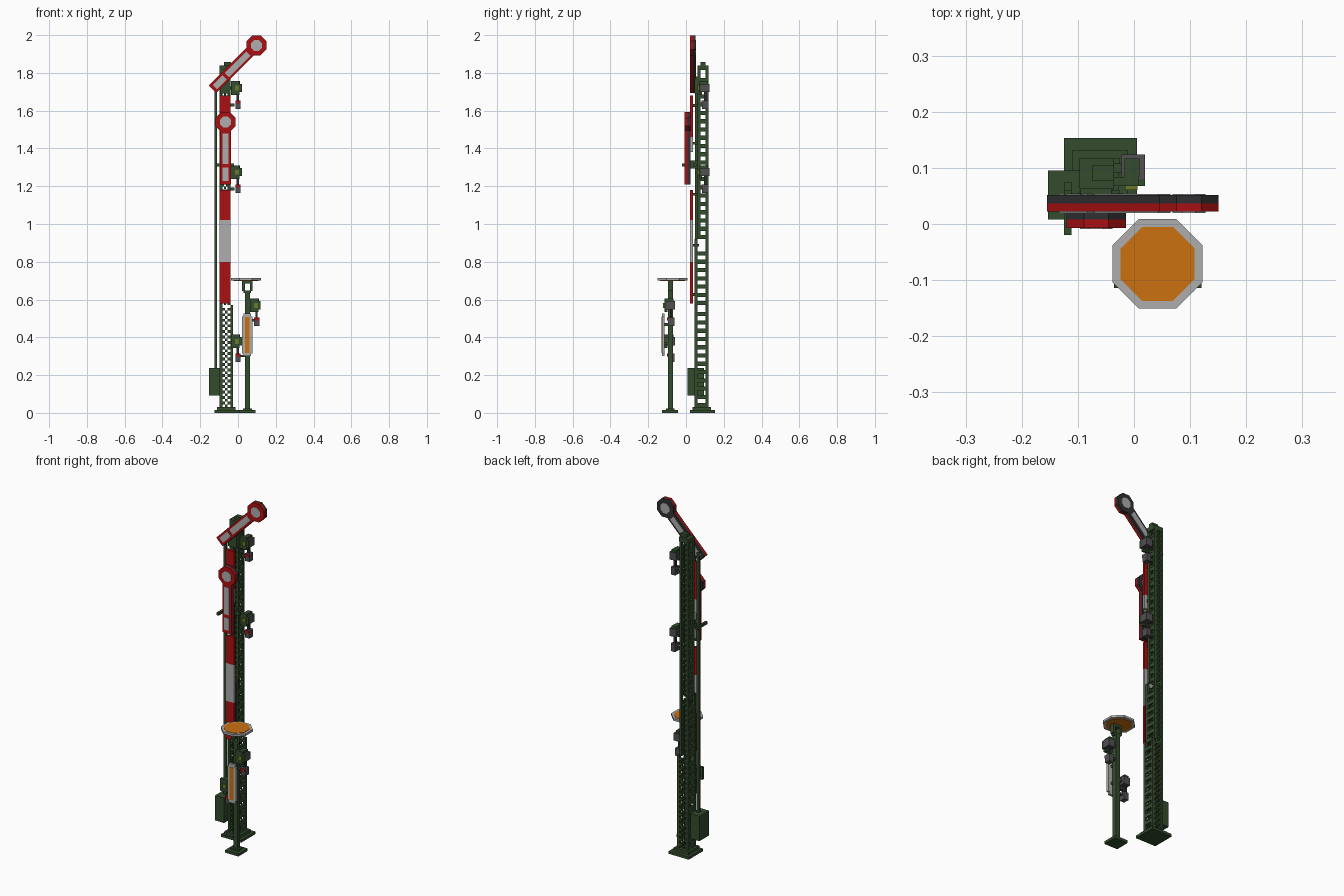
import bpy, bmesh, math
from mathutils import Matrix, Vector

cube = bpy.data.objects.get("Cube")
if cube:
    bpy.data.objects.remove(cube, do_unlink=True)

V = 0.0146  # basic block size


def material(name, rgb):
    m = bpy.data.materials.new(name)
    m.use_nodes = True
    m.diffuse_color = (*rgb, 1)
    bsdf = next(n for n in m.node_tree.nodes if n.type == 'BSDF_PRINCIPLED')
    bsdf.inputs["Base Color"].default_value = (*rgb, 1)
    return m


GREEN = material("dark green", (0.034, 0.070, 0.027))
RED = material("signal red", (0.40, 0.005, 0.006))
WHITE = material("pale grey", (0.42, 0.42, 0.42))
ORANGE = material("orange", (0.60, 0.165, 0.005))
DARK = material("charcoal", (0.030, 0.030, 0.032))
GREY = material("lamp grey", (0.085, 0.080, 0.085))
LENS = material("olive lens", (0.14, 0.20, 0.02))


def finish(name, bm, mat):
    bmesh.ops.recalc_face_normals(bm, faces=bm.faces)
    me = bpy.data.meshes.new(name)
    bm.to_mesh(me)
    bm.free()
    me.materials.append(mat)
    ob = bpy.data.objects.new(name, me)
    bpy.context.collection.objects.link(ob)
    return ob


def boxes(name, mat, *items):
    """One object from boxes given as (x0, x1, y0, y1, z0, z1)."""
    bm = bmesh.new()
    for x0, x1, y0, y1, z0, z1 in items:
        m = Matrix.Translation(((x0 + x1) / 2, (y0 + y1) / 2, (z0 + z1) / 2))
        m = m @ Matrix.Diagonal((x1 - x0, y1 - y0, z1 - z0, 1))
        bmesh.ops.create_cube(bm, size=1, matrix=m)
    return finish(name, bm, mat)


def octagon(name, mat, centre, apothem, thick, axis='Y'):
    """Eight-sided disc with flat sides facing the axes."""
    bm = bmesh.new()
    r = apothem / math.cos(math.pi / 8)
    rot = Matrix.Rotation(math.pi / 2, 4, 'X') if axis == 'Y' else Matrix()
    bmesh.ops.create_cone(bm, cap_ends=True, segments=8, radius1=r, radius2=r, depth=thick,
                          matrix=rot @ Matrix.Rotation(math.pi / 8, 4, 'Z'))
    bmesh.ops.translate(bm, verts=bm.verts, vec=Vector(centre))
    return finish(name, bm, mat)


# ---------- lattice mast ----------
def lattice(name, x0, x1, y0, y1, z0, z1):
    parts = []
    for x in (x0, x1 - V):                      # corner posts
        for y in (y0, y1 - V):
            parts.append((x, x + V, y, y + V, z0, z1))
    cw = (x1 - x0 - 2 * V) / 3                  # crossed bracing, front and back
    for i in range(int((z1 - z0) / V)):
        z = z0 + i * V
        for c in ((0, 2) if i % 2 else (1,)):
            x = x0 + V + c * cw
            for y in (y0, y1 - V):
                parts.append((x, x + cw, y + 0.002, y + V - 0.002, z, z + V))
    for i in range(int((z1 - z0) / (3 * V))):   # rungs on both sides
        z = z0 + i * 3 * V
        for x in (x0, x1 - V):
            parts.append((x + 0.002, x + V - 0.002, y0 + V, y1 - V, z, z + 1.5 * V))
    return boxes(name, GREEN, *parts)


lattice("mast_lower", -0.097, -0.026, 0.045, 0.118, 0.03, 0.57)
lattice("mast_middle", -0.097, -0.040, 0.045, 0.118, 0.57, 0.92)
lattice("mast_upper", -0.097, -0.040, 0.062, 0.118, 0.92, 1.83)
boxes("mast_cap", GREEN, (-0.097, -0.036, 0.062, 0.118, 1.815, 1.84),
      (-0.075, -0.036, 0.077, 0.104, 1.84, 1.858))
boxes("mast_base", GREEN, (-0.125, 0.005, 0.022, 0.153, 0, 0.015),
      (-0.110, -0.012, 0.034, 0.132, 0.015, 0.032))

# ---------- drive box and pull rod ----------
boxes("drive_box", GREEN, (-0.153, -0.095, 0.008, 0.095, 0.093, 0.238))
boxes("pull_rod", GREEN, (-0.125, -0.111, 0.047, 0.061, 0.238, 1.75))
boxes("lower_arm_crank", GREEN, (-0.125, -0.111, -0.020, 0.075, 1.305, 1.32),
      (-0.125, -0.020, 0.040, 0.055, 1.305, 1.32))

# ---------- red and white mast plate ----------
for i, (z0, z1, mat) in enumerate([(0.58, 0.80, RED), (0.80, 1.02, WHITE), (1.02, 1.18, RED),
                                   (1.38, 1.46, WHITE), (1.46, 1.68, RED)]):
    boxes("mast_plate_%d" % (i + 1), mat, (-0.097, -0.041, 0.022, 0.037, z0, z1))
boxes("plate_brackets", GREEN,
      *[(-0.082, -0.055, 0.037, 0.070, z, z + V) for z in (0.62, 0.88, 1.15, 1.42, 1.62)])


# ---------- semaphore arms ----------
def arm(name, centre, lean, half):
    """Arm hanging down from its disc, turned by lean about the y axis."""
    cx, cy, cz = centre                         # cy is the front surface
    t = 0.0148
    parts = [
        boxes(name + "_front", RED, (-half, half, 0, t, -0.33, -0.03)),
        boxes(name + "_back", DARK, (-half, half, t, 2 * t, -0.33, -0.03)),
        boxes(name + "_stripe", WHITE, *[(-0.016, 0.016, y, y + 0.003, z0, z1)
              for y in (-0.002, 2 * t - 0.001)
              for z0, z1 in ((-0.222, -0.062), (-0.312, -0.240))]),
    ]
    place = Matrix.Translation(centre) @ Matrix.Rotation(lean, 4, 'Y')
    for p in parts:
        p.data.transform(place)
    octagon(name + "_disc_front", RED, (cx, cy + t / 2, cz), 0.053, t)
    octagon(name + "_disc_back", DARK, (cx, cy + 1.5 * t, cz), 0.053, t)
    for side, y in (("front", cy - 0.0005), ("back", cy + 2 * t + 0.0005)):
        octagon(name + "_disc_centre_" + side, WHITE, (cx, y, cz), 0.029, 0.003)


arm("upper_arm", (0.098, 0.022, 1.946), math.radians(45), 0.028)
arm("lower_arm", (-0.067, -0.007, 1.540), 0, 0.029)
boxes("upper_arm_pivot", GREEN, (-0.095, -0.040, 0.045, 0.075, 1.69, 1.78))
boxes("lower_arm_pivot", GREEN, (-0.082, -0.050, 0.020, 0.070, 1.295, 1.335))


# ---------- lamps ----------
def lamp(name, x, y, z):
    """Lamp with lens and shade; x, y, z is the centre of the body."""
    boxes(name + "_body", GREY, (x - 0.020, x + 0.022, y - 0.022, y + 0.022, z - 0.022, z + 0.022))
    boxes(name + "_shade", GREEN, (x - 0.034, x + 0.010, y - 0.034, y - 0.018, z - 0.036, z + 0.036),
          (x + 0.010, x + 0.022, y - 0.034, y - 0.018, z - 0.022, z + 0.022),
          (x - 0.015, x + 0.012, y - 0.018, y + 0.015, z + 0.022, z + 0.036))
    boxes(name + "_lens", LENS, (x - 0.014, x + 0.008, y - 0.041, y - 0.034, z - 0.014, z + 0.012))
    boxes(name + "_lower_box", GREY, (x - 0.012, x + 0.016, y - 0.016, y + 0.018, z - 0.110, z - 0.066))
    boxes(name + "_lower_box_trim", RED, (x - 0.012, x + 0.016, y - 0.021, y - 0.016, z - 0.082, z - 0.066))
    boxes(name + "_stem", DARK, (x - 0.006, x + 0.006, y - 0.006, y + 0.006, z - 0.066, z - 0.022))


lamp("upper_lamp", -0.002, 0.102, 1.720)
lamp("middle_lamp", -0.002, 0.102, 1.275)
boxes("lamp_brackets", GREEN, *[(-0.042, -0.018, 0.092, 0.108, z - 0.008, z + 0.008)
                                for z in (1.72, 1.63, 1.275, 1.185)])
lamp("post_upper_lamp", 0.098, -0.080, 0.570)
lamp("post_lower_lamp", -0.002, -0.080, 0.380)
boxes("post_lamp_brackets", GREEN, (0.055, 0.085, -0.088, -0.074, 0.562, 0.578),
      (0.055, 0.090, -0.088, -0.074, 0.485, 0.497),
      (0.015, 0.045, -0.088, -0.074, 0.372, 0.388),
      (0.010, 0.045, -0.088, -0.074, 0.295, 0.307))

# ---------- short signal post ----------
boxes("post", GREEN, (0.037, 0.063, -0.096, -0.070, 0.012, 0.645))
boxes("post_base", GREEN, (0.006, 0.092, -0.128, -0.043, 0, 0.015),
      (0.027, 0.073, -0.106, -0.060, 0.015, 0.024))
boxes("post_fork", GREEN, (0.022, 0.078, -0.096, -0.070, 0.685, 0.702),
      (0.022, 0.036, -0.096, -0.070, 0.645, 0.685),
      (0.064, 0.078, -0.096, -0.070, 0.645, 0.685),
      (0.030, 0.070, -0.096, -0.070, 0.635, 0.649))

# tilting disc lying flat
octagon("post_disc_rim", WHITE, (0.042, -0.071, 0.707), 0.080, 0.012, 'Z')
octagon("post_disc_face", ORANGE, (0.042, -0.071, 0.707), 0.066, 0.016, 'Z')

# hanging arm
boxes("post_arm", WHITE, (0.022, 0.077, -0.128, -0.114, 0.315, 0.510),
      (0.030, 0.069, -0.128, -0.114, 0.300, 0.525))
boxes("post_arm_stripe", ORANGE, (0.037, 0.062, -0.131, -0.127, 0.318, 0.507))
boxes("post_arm_mounts", GREEN, *[(0.042, 0.058, -0.114, -0.090, z, z + V) for z in (0.36, 0.46)])
